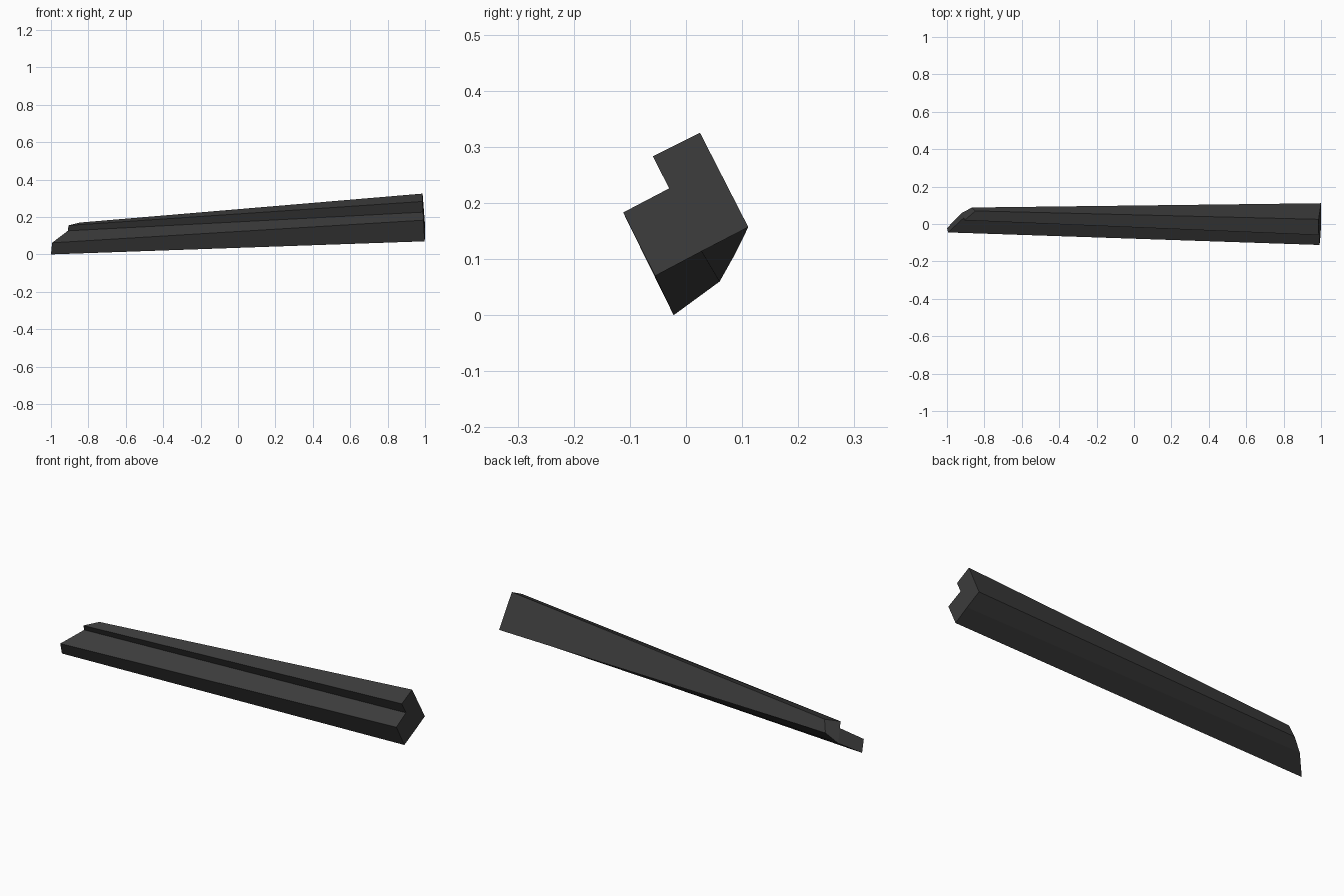
import bpy
import bmesh

cube = bpy.data.objects.get("Cube")
if cube:
    bpy.data.objects.remove(cube, do_unlink=True)


def make_material(name, colour):
    mat = bpy.data.materials.new(name)
    mat.use_nodes = True
    mat.diffuse_color = colour
    bsdf = mat.node_tree.nodes["Principled BSDF"]
    bsdf.inputs["Base Color"].default_value = colour
    bsdf.inputs["Roughness"].default_value = 0.8
    return mat


# Stepped section, in order: front bottom, middle bottom, back bottom,
# back top, step top, step inner corner, front top
wide_end = [
    (0.998, -0.055, 0.07), (1.0, 0.028, 0.114), (1.0, 0.111, 0.157),
    (0.987, 0.025, 0.325), (0.986, -0.059, 0.283),
    (0.99, -0.03, 0.226), (0.992, -0.112, 0.183),
]
narrow_end = [
    (-1.0, -0.022, 0.0), (-0.92, 0.06, 0.06), (-0.866, 0.088, 0.11),
    (-0.848, 0.07, 0.17), (-0.906, 0.02, 0.155),
    (-0.91, 0.033, 0.126), (-0.994, -0.045, 0.062),
]

# Tapered beam: loft between the two sections
bm = bmesh.new()
wide = [bm.verts.new(p) for p in wide_end]
narrow = [bm.verts.new(p) for p in narrow_end]
count = len(wide)
for i in range(count):
    j = (i + 1) % count
    bm.faces.new((wide[i], wide[j], narrow[j], narrow[i]))

# Ends: each has a low front part and a tall back part
for ring in (wide, narrow):
    bm.faces.new((ring[0], ring[1], ring[5], ring[6]))
    bm.faces.new(ring[1:6])
bmesh.ops.recalc_face_normals(bm, faces=bm.faces)

mesh = bpy.data.meshes.new("stepped_beam")
bm.to_mesh(mesh)
bm.free()
mesh.materials.append(make_material("dark grey", (0.045, 0.045, 0.045, 1.0)))
beam = bpy.data.objects.new("stepped_beam", mesh)
bpy.context.collection.objects.link(beam)
